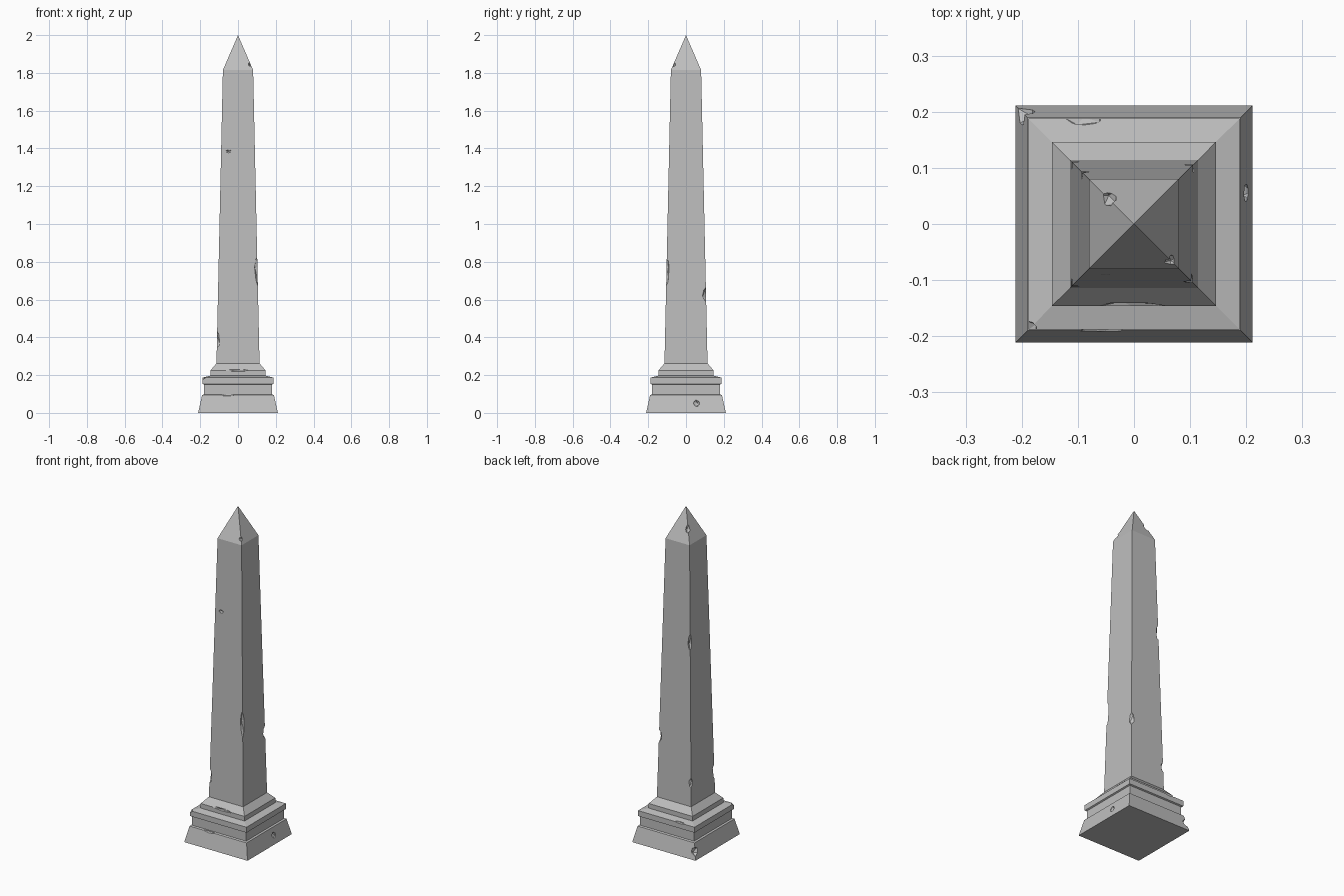
import bpy, bmesh, random
from mathutils import Vector, Matrix, Euler

random.seed(4)
if "Cube" in bpy.data.objects:
    bpy.data.objects.remove(bpy.data.objects["Cube"], do_unlink=True)

stone = bpy.data.materials.new("grey_stone")
stone.use_nodes = True
GREY = (0.52, 0.52, 0.52, 1)
stone.diffuse_color = GREY
stone.node_tree.nodes["Principled BSDF"].inputs["Base Color"].default_value = GREY

APEX = 2.0
# half width and height of each square ring, from the ground up
PROFILE = [(0.211, 0), (0.19, 0.094), (0.18, 0.098), (0.18, 0.15),
           (0.188, 0.154), (0.188, 0.187), (0.146, 0.197), (0.146, 0.225),
           (0.114, 0.262), (0.08, 1.815)]


def add_object(name, bm):
    mesh = bpy.data.meshes.new(name)
    bmesh.ops.recalc_face_normals(bm, faces=bm.faces)
    bm.to_mesh(mesh)
    bm.free()
    mesh.materials.append(stone)
    obj = bpy.data.objects.new(name, mesh)
    bpy.context.collection.objects.link(obj)
    return obj


def half_width(z):
    for (w0, z0), (w1, z1) in zip(PROFILE, PROFILE[1:] + [(0, APEX)]):
        if z0 <= z <= z1:
            return w0 + (w1 - w0) * (z - z0) / (z1 - z0)


# Stepped pedestal, tapering shaft and pointed cap as one solid
bm = bmesh.new()
rings = [[bm.verts.new((x * w, y * w, z)) for x, y in ((-1, -1), (1, -1), (1, 1), (-1, 1))]
         for w, z in PROFILE]
bm.faces.new(rings[0])
tip = bm.verts.new((0, 0, APEX))
for i in range(4):
    j = (i + 1) % 4
    for low, high in zip(rings, rings[1:]):
        bm.faces.new((low[i], low[j], high[j], high[i]))
    bm.faces.new((rings[-1][i], rings[-1][j], tip))
obelisk = add_object("obelisk", bm)

# Chips: faceted stones cut out of the edges and faces
chips = bmesh.new()


def chip(place, size, turn=0.5):
    spin = Euler([random.uniform(-turn, turn) for _ in range(3)]).to_matrix().to_4x4()
    matrix = Matrix.Translation(place) @ spin @ Matrix.Diagonal((*size, 1))
    bmesh.ops.create_icosphere(chips, subdivisions=1, radius=1, matrix=matrix)


def corner_chip(sx, sy, z, width, height, out=0.004):
    w = half_width(z) + out
    chip(Vector((sx * w, sy * w, z)), (width, width, height), 0.15)


# Shaft corners
corner_chip(1, -1, 0.73, 0.02, 0.10)
corner_chip(-1, 1, 1.25, 0.02, 0.065)
corner_chip(-1, 1, 0.40, 0.02, 0.035)
corner_chip(1, 1, 0.63, 0.025, 0.045)
corner_chip(-1, -1, 0.39, 0.02, 0.06)
# Cap corners
corner_chip(1, -1, 1.845, 0.014, 0.014, 0)
corner_chip(-1, 1, 1.90, 0.02, 0.035, 0.005)
# Pedestal corners
corner_chip(-1, 1, 0.05, 0.035, 0.03, 0.006)
corner_chip(-1, -1, 0.186, 0.024, 0.012, 0.004)
# Pits in the faces
chip((-0.05, -0.09, 1.385), (0.018, 0.012, 0.009))
chip((0.202, 0.055, 0.05), (0.014, 0.02, 0.02))
# Worn ledges
chip((0, -0.149, 0.226), (0.075, 0.012, 0.009), 0.06)
chip((-0.06, -0.192, 0.096), (0.05, 0.012, 0.008), 0.06)
chip((-0.09, 0.19, 0.19), (0.04, 0.016, 0.008), 0.06)

cutter = add_object("chip_cutter", chips)
cutter.hide_render = True

cut = obelisk.modifiers.new("chips", "BOOLEAN")
cut.operation = "DIFFERENCE"
cut.solver = "EXACT"
cut.object = cutter
bpy.context.view_layer.update()
graph = bpy.context.evaluated_depsgraph_get()
chipped = bpy.data.meshes.new_from_object(obelisk.evaluated_get(graph))
obelisk.modifiers.clear()
obelisk.data = chipped
bpy.data.objects.remove(cutter, do_unlink=True)
